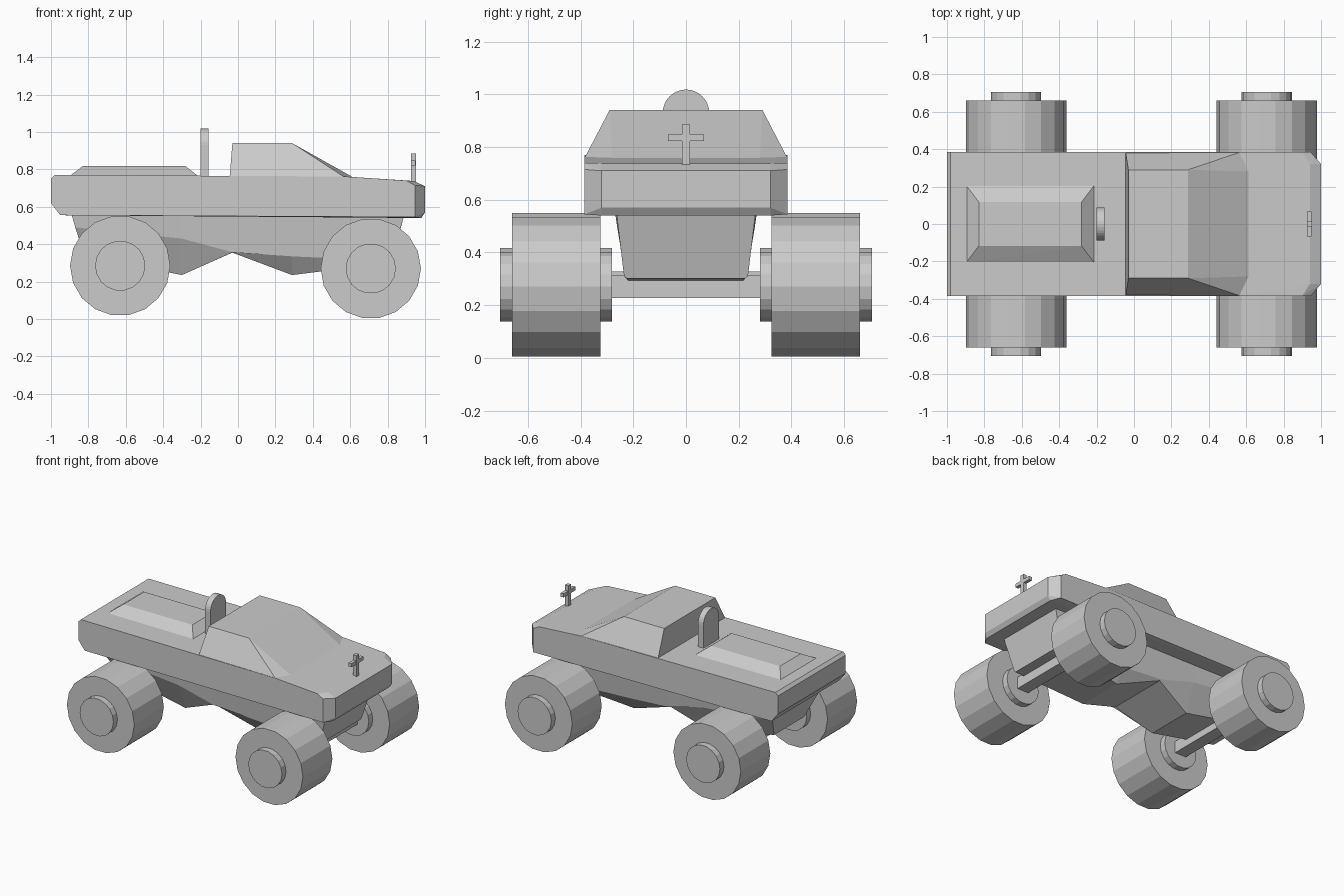
import bpy, bmesh, math
from mathutils import Matrix

if "Cube" in bpy.data.objects:
    bpy.data.objects.remove(bpy.data.objects["Cube"], do_unlink=True)

GREY = (0.6, 0.6, 0.6, 1)
grey = bpy.data.materials.new("plain grey")
grey.use_nodes = True
grey.diffuse_color = GREY
grey.node_tree.nodes["Principled BSDF"].inputs["Base Color"].default_value = GREY


def finish(name, bm):
    bmesh.ops.recalc_face_normals(bm, faces=bm.faces)
    mesh = bpy.data.meshes.new(name)
    bm.to_mesh(mesh)
    bm.free()
    mesh.materials.append(grey)
    obj = bpy.data.objects.new(name, mesh)
    bpy.context.collection.objects.link(obj)
    return obj


def hull(name, half):
    """Convex solid from points mirrored across the centre line."""
    bm = bmesh.new()
    for x, y, z in half:
        for side in (-1, 1):
            bm.verts.new((x, y * side, z))
    bmesh.ops.convex_hull(bm, input=bm.verts)
    bmesh.ops.dissolve_limit(bm, angle_limit=0.01, verts=bm.verts, edges=bm.edges)
    return finish(name, bm)


def box(name, x, z, sx, sy, sz):
    bm = bmesh.new()
    bmesh.ops.create_cube(bm, size=1)
    bmesh.ops.scale(bm, vec=(sx, sy, sz), verts=bm.verts)
    bmesh.ops.translate(bm, vec=(x, 0, z), verts=bm.verts)
    return finish(name, bm)


def drum(name, x, z, radius, y0, y1, sides):
    """Cylinder lying along y."""
    bm = bmesh.new()
    bmesh.ops.create_cone(bm, cap_ends=True, segments=sides, radius1=radius,
                          radius2=radius, depth=abs(y1 - y0))
    turn = Matrix.Rotation(math.pi / sides, 4, "Y") @ Matrix.Rotation(math.pi / 2, 4, "X")
    bmesh.ops.transform(bm, matrix=Matrix.Translation((x, (y0 + y1) / 2, z)) @ turn,
                        verts=bm.verts)
    return finish(name, bm)


W = 0.385  # half width of the body

# Upper body with chamfered nose
hull("body", [
    (-1, W, 0.75), (-0.98, W, 0.77), (-1, W, 0.62), (-0.95, W, 0.555),
    (0.57, W, 0.762), (0.9, W, 0.74), (0.94, 0.32, 0.738),
    (0.945, W, 0.715), (0.945, W, 0.545),
    (1, 0.32, 0.71), (1, 0.32, 0.57), (0.98, 0.32, 0.54)])

# Cabin with sloping windscreen
hull("cabin", [
    (-0.045, W, 0.755), (0.57, W, 0.758), (0.62, 0.28, 0.755),
    (-0.03, 0.29, 0.94), (0.29, 0.29, 0.94)])

# Raised panel on the rear deck
hull("deck_panel", [
    (-0.9, 0.21, 0.765), (-0.21, 0.21, 0.762),
    (-0.83, 0.118, 0.817), (-0.28, 0.118, 0.817)])

# Underbody lofted through stations of (x, y, z) rail, chine and belly
stations = [
    [(-0.89, 0.27, 0.56), (-0.87, 0.26, 0.49), (-0.82, 0.17, 0.34)],
    [(-0.3, 0.265, 0.56), (-0.3, 0.25, 0.43), (-0.3, 0.17, 0.235)],
    [(-0.03, 0.265, 0.56), (-0.03, 0.24, 0.357), (-0.03, 0.225, 0.355)],
    [(0.29, 0.265, 0.56), (0.29, 0.237, 0.335), (0.29, 0.17, 0.235)],
    [(0.89, 0.265, 0.56), (0.82, 0.235, 0.31), (0.82, 0.225, 0.302)]]
bm = bmesh.new()
rings = []
for half in stations:
    ring = half + [(x, -y, z) for x, y, z in reversed(half)]
    rings.append([bm.verts.new(p) for p in ring])
for a, b in zip(rings, rings[1:]):
    for i in range(len(a)):
        j = (i + 1) % len(a)
        bm.faces.new((a[i], a[j], b[j], b[i]))
bm.faces.new(rings[0])
bm.faces.new(rings[-1])
finish("underbody", bm)

# Wheels, hubs and axles
for end, x, z, radius in (("rear", -0.63, 0.285, 0.268), ("front", 0.71, 0.27, 0.268)):
    box(end + "_axle", x, z, 0.09, 0.6, 0.085)
    for side, s in (("left", 1), ("right", -1)):
        drum(f"{end}_{side}_wheel", x, z, radius, s * 0.325, s * 0.66, 18)
        drum(f"{end}_{side}_hub", x, z, 0.134, s * 0.28, s * 0.706, 18)

# Round-topped upright behind the cabin
arch = [(0.088, 0.755)] + [
    (0.088 * math.cos(math.pi * i / 16), 0.93 + 0.088 * math.sin(math.pi * i / 16))
    for i in range(9)]
hull("rounded_upright", [(x, y, z) for x in (-0.2, -0.157) for y, z in arch])

# Cross ornament on the nose
box("ornament_post", 0.938, 0.808, 0.026, 0.03, 0.155)
box("ornament_arm", 0.938, 0.835, 0.024, 0.136, 0.026)
